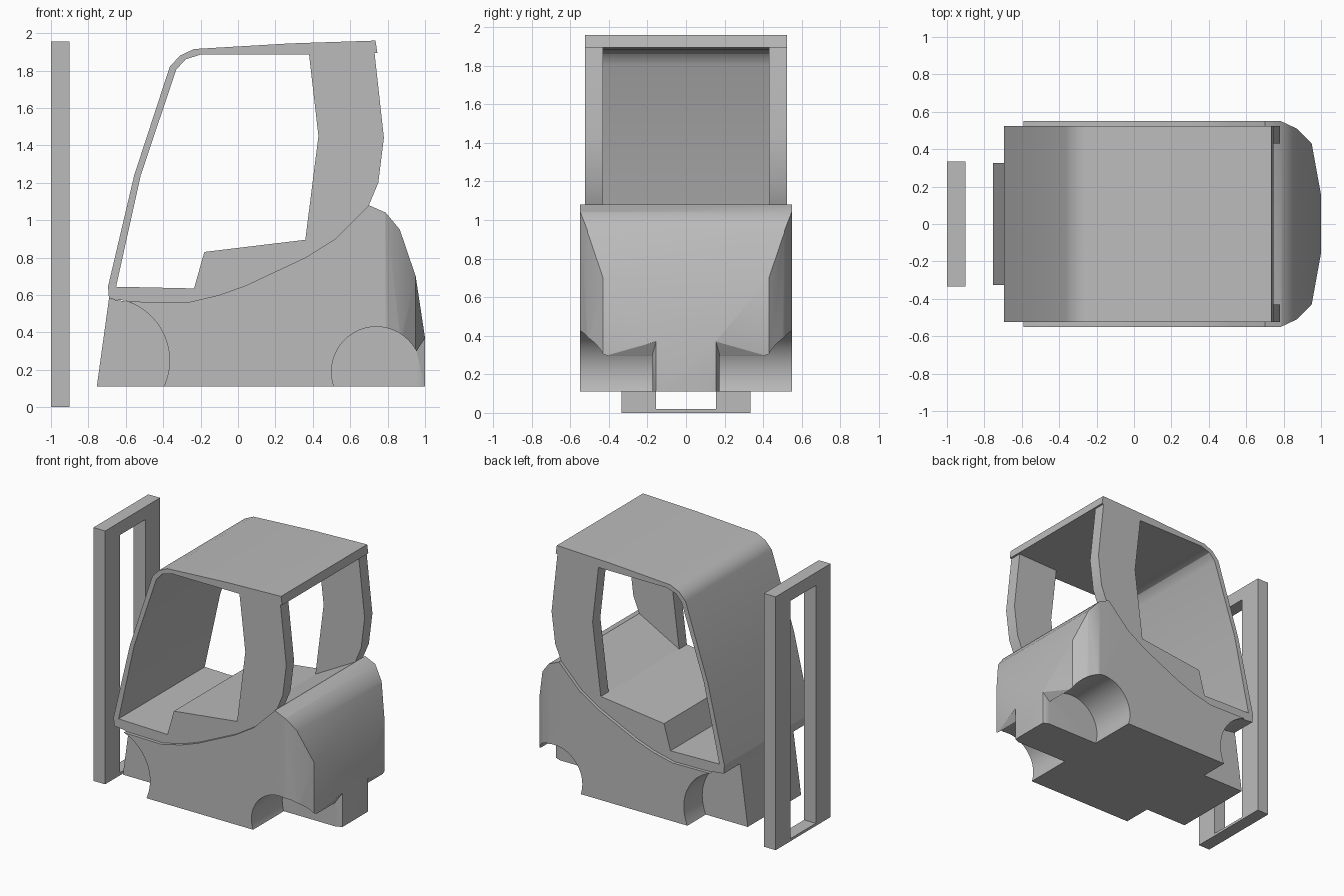
import bpy
import bmesh
import math

if "Cube" in bpy.data.objects:
    bpy.data.objects.remove(bpy.data.objects["Cube"])

grey = bpy.data.materials.new("plain_grey")
grey.use_nodes = True
tone = (0.5, 0.5, 0.5, 1)
grey.diffuse_color = tone
grey.node_tree.nodes["Principled BSDF"].inputs["Base Color"].default_value = tone


def make_object(name, bm):
    bmesh.ops.recalc_face_normals(bm, faces=bm.faces)
    mesh = bpy.data.meshes.new(name)
    bm.to_mesh(mesh)
    bm.free()
    mesh.materials.append(grey)
    obj = bpy.data.objects.new(name, mesh)
    bpy.context.collection.objects.link(obj)
    return obj


def prism(bm, lower, upper):
    """Close two matching outlines into a solid."""
    a = [bm.verts.new(p) for p in lower]
    b = [bm.verts.new(p) for p in upper]
    bm.faces.new(a)
    bm.faces.new(b[::-1])
    for i in range(len(a)):
        j = (i + 1) % len(a)
        bm.faces.new((a[i], a[j], b[j], b[i]))


def side_prism(name, profile, *spans):
    """Extrude an (x, z) profile across one or more y spans."""
    bm = bmesh.new()
    for y0, y1 in spans:
        prism(bm, [(x, y0, z) for x, z in profile], [(x, y1, z) for x, z in profile])
    return make_object(name, bm)


def plan_prism(name, outline, z0, z1):
    bm = bmesh.new()
    prism(bm, [(x, y, z0) for x, y in outline], [(x, y, z1) for x, y in outline])
    return make_object(name, bm)


def boolean(obj, cutter, operation):
    """Apply a boolean and drop the cutter."""
    cutter.hide_render = True
    mod = obj.modifiers.new("cut", 'BOOLEAN')
    mod.operation = operation
    mod.solver = 'EXACT'
    mod.object = cutter
    bpy.context.view_layer.objects.active = obj
    bpy.ops.object.modifier_apply(modifier=mod.name)
    bpy.data.objects.remove(cutter)


def smooth(obj):
    bpy.ops.object.select_all(action='DESELECT')
    obj.select_set(True)
    bpy.context.view_layer.objects.active = obj
    bpy.ops.object.shade_smooth_by_angle(angle=math.radians(30))
    mod = obj.modifiers.new("normals", 'WEIGHTED_NORMAL')
    mod.keep_sharp = True


def circle(cx, cz, r, n=48):
    return [(cx + r * math.cos(math.tau * i / n), cz + r * math.sin(math.tau * i / n))
            for i in range(n)]


# Chassis: side profile trimmed by a rounded plan
chassis = side_prism("chassis", [
    (-0.755, 0.11), (-0.69, 0.58), (-0.60, 0.565), (-0.27, 0.56), (-0.10, 0.60),
    (0.04, 0.65), (0.36, 0.80), (0.52, 0.90), (0.70, 1.08), (0.79, 1.04),
    (0.865, 0.95), (0.95, 0.70), (1.0, 0.37), (1.0, 0.11)], (-0.55, 0.55))
half = [(0.78, 0.56), (0.785, 0.55), (0.87, 0.51), (0.95, 0.43), (1.0, 0.155)]
plan = [(-1, 0.56)] + half
plan += [(x, -y) for x, y in reversed(plan)]
boolean(chassis, plan_prism("plan_cutter", plan, -0.2, 1.3), 'INTERSECT')

# Wheel arches, and the open corners behind the rear wheels
for s in (-1, 1):
    boolean(chassis, side_prism("front_arch", circle(-0.70, 0.25, 0.334),
                                (s * 0.325, s * 0.7)), 'DIFFERENCE')
    boolean(chassis, side_prism("rear_arch", circle(0.74, 0.19, 0.24),
                                (s * 0.175, s * 0.7)), 'DIFFERENCE')
    wedge = [(0.955, 0), (0.955, 0.30), (1.06, 0.463), (1.06, 0)]
    bm = bmesh.new()
    prism(bm, [(x, s * (0.175 - 0.444 * (x - 0.955)), z) for x, z in wedge],
          [(x, s * 0.7, z) for x, z in wedge])
    boolean(chassis, make_object("corner_cutter", bm), 'DIFFERENCE')
smooth(chassis)

# Cab floor, seat step and sloping rear deck
WIDE = 0.525
side_prism("cab_floor", [
    (-0.69, 0.58), (-0.695, 0.645), (-0.235, 0.635), (-0.18, 0.83), (0.36, 0.895),
    (0.70, 1.08), (0.52, 0.86), (0.36, 0.76), (0.04, 0.61), (-0.10, 0.56),
    (-0.27, 0.52), (-0.50, 0.525), (-0.60, 0.57)], (-WIDE, WIDE))

# Windscreen and roof as one bent sheet
outer = [(-0.695, 0.645), (-0.555, 1.24), (-0.365, 1.82), (-0.31, 1.88),
         (-0.235, 1.915), (0.28, 1.945), (0.735, 1.96)]
inner = [(0.745, 1.895), (0.38, 1.885), (-0.20, 1.885), (-0.28, 1.86),
         (-0.33, 1.805), (-0.52, 1.24), (-0.652, 0.644)]
smooth(side_prism("windscreen_and_roof", outer + inner, (-WIDE, WIDE)))

# Rear pillars
pillars = side_prism("rear_pillars", [
    (0.36, 0.895), (0.43, 1.45), (0.38, 1.885), (0.73, 1.895), (0.78, 1.44),
    (0.75, 1.20), (0.70, 1.08)], (-WIDE, -0.43), (0.43, WIDE))
smooth(pillars)

# Lifting mast: two posts joined by a top and a bottom bar
def rect(z0, z1):
    return [(-1, z0), (-0.9, z0), (-0.9, z1), (-1, z1)]


side_prism("mast_posts", rect(0, 1.955), (-0.335, -0.155), (0.155, 0.335))
side_prism("mast_bottom_bar", rect(0, 0.02), (-0.155, 0.155))
side_prism("mast_top_bar", rect(1.855, 1.955), (-0.155, 0.155))
